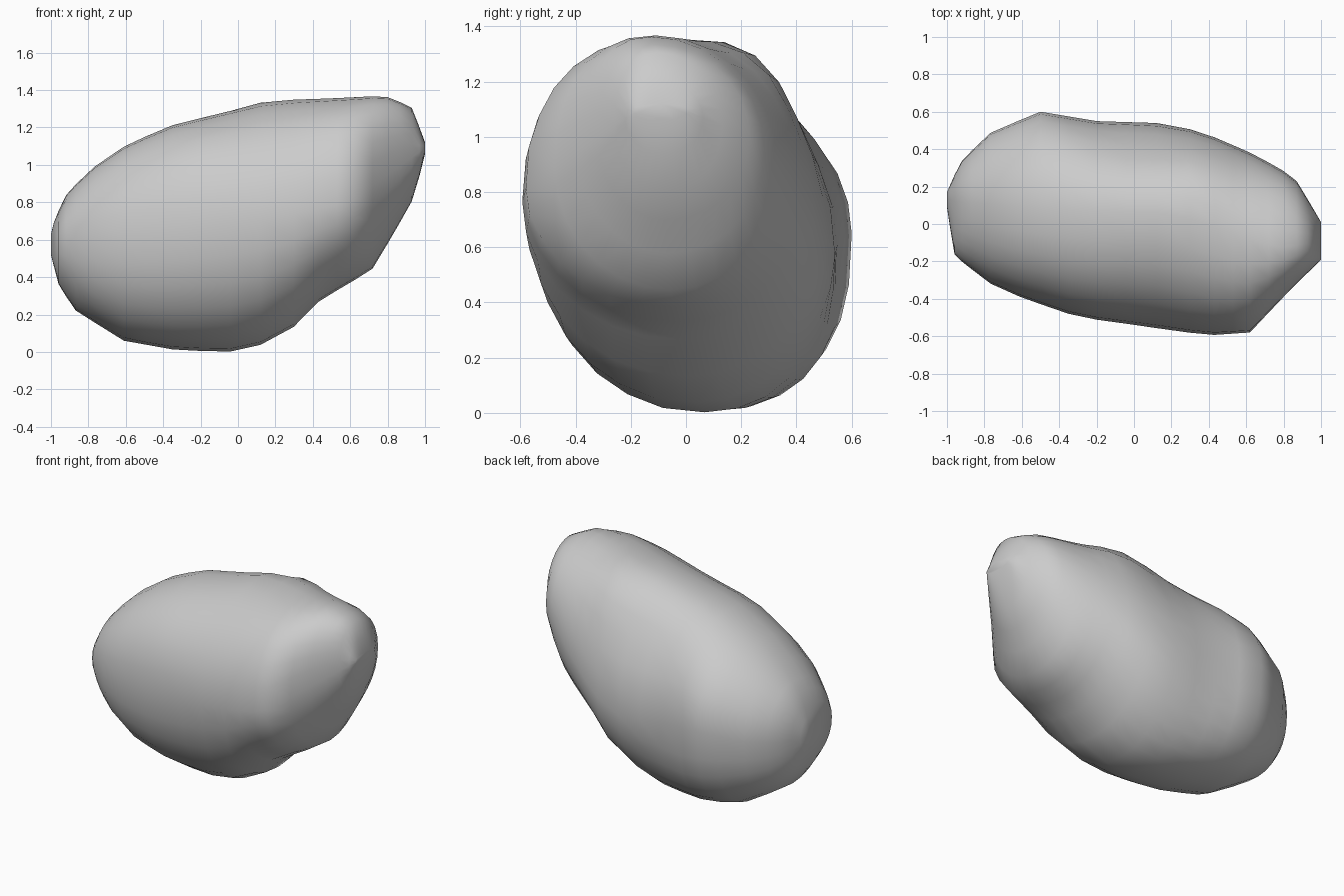
import bpy, bmesh
from math import sin, cos, tau, exp
from mathutils import Vector

if "Cube" in bpy.data.objects:
    bpy.data.objects.remove(bpy.data.objects["Cube"])

# Outline curves along x: (x, value)
TOP = [(-1, .63), (-.98, .71), (-.92, .84), (-.8, .97), (-.61, 1.1), (-.37, 1.21),
       (0, 1.3), (.1, 1.33), (.3, 1.345), (.78, 1.37), (.93, 1.31), (1, 1.12)]
BOTTOM = [(-1, .52), (-.96, .36), (-.87, .22), (-.61, .06), (-.33, .01), (-.05, 0),
          (.13, .04), (.3, .13), (.43, .27), (.72, .44), (.94, .82), (1, 1.06)]
BACK = [(-1, .17), (-.93, .33), (-.77, .49), (-.5, .6), (-.2, .55), (.12, .54),
        (.35, .5), (.65, .37), (.86, .25), (1, .01)]
FRONT = [(-1, .09), (-.96, -.17), (-.77, -.32), (-.64, -.38), (-.3, -.5), (0, -.54),
         (.4, -.595), (.62, -.58), (.8, -.39), (1, -.19)]
# Where on each section those extremes lie
TOP_Y = [(-1, .13), (-.5, .08), (.2, .06), (.78, -.13), (1, -.09)]
BOTTOM_Y = [(-1, .13), (-.05, .07), (.5, -.03), (1, -.09)]
BACK_Z = [(-1, .58), (-.5, .65), (.2, .56), (.65, .85), (1, 1.09)]
FRONT_Z = [(-1, .58), (-.5, .62), (.2, .72), (.6, .8), (1, 1.09)]
# Roundness of the section quarters (smaller is fuller)
LOW_BACK = [(-1, .85), (-.3, .77), (.1, 1.03), (1, .95)]
TOP_FRONT = [(-1, .87), (-.2, .88), (.1, .97), (.5, .87), (1, .87)]
LOW_FRONT = [(-1, .9), (.2, .92), (.5, 1), (1, 1)]
# Local sculpting: centre, radius, push along the normal
DABS = [((.35, .24, 1.25), .16, .035),      # knob on the upper back
        ((.02, .42, 1.07), .2, -.035)]      # hollow beside it


def at(curve, x):
    for (x0, v0), (x1, v1) in zip(curve, curve[1:]):
        if x <= x1:
            return v0 + (v1 - v0) * (x - x0) / (x1 - x0)
    return curve[-1][1]


def section(x, sides=28):
    """Closed rounded loop passing through the four outline extremes."""
    top, low, back, front = (at(c, x) for c in (TOP, BOTTOM, BACK, FRONT))
    ty, by, bz, fz = (at(c, x) for c in (TOP_Y, BOTTOM_Y, BACK_Z, FRONT_Z))
    points = []
    for i in range(sides):
        c, s = cos(tau * i / sides), sin(tau * i / sides)
        side_y, side_z = (back, bz) if c >= 0 else (front, fz)
        end_y, end_z = (ty, top) if s >= 0 else (by, low)
        if c >= 0:
            power = 1 if s >= 0 else at(LOW_BACK, x)
        else:
            power = at(TOP_FRONT if s >= 0 else LOW_FRONT, x)
        c, s = abs(c) ** power, abs(s) ** power
        points.append((x, end_y + (side_y - end_y) * c, side_z + (end_z - side_z) * s))
    return points


# Boulder: loft of sections along its length
stations = [-1, -.985, -.96, -.92, -.87, -.77, -.61, -.5, -.35, -.2, -.04, .12,
            .3, .43, .53, .62, .72, .8, .87, .93, .97, 1]
bm = bmesh.new()
rings = [[bm.verts.new(p) for p in section(x)] for x in stations]
for a, b in zip(rings, rings[1:]):
    for i in range(len(a)):
        j = (i + 1) % len(a)
        bm.faces.new((a[i], a[j], b[j], b[i]))
bm.faces.new(rings[0])
bm.faces.new(rings[-1])
bmesh.ops.recalc_face_normals(bm, faces=bm.faces)

# Knob and hollow
bm.normal_update()
for centre, radius, push in DABS:
    for v in bm.verts:
        d = (v.co - Vector(centre)).length / radius
        v.co += v.normal * push * exp(-d * d)

# Soften the creases between the quarter arcs
inner = [v for ring in rings[2:-2] for v in ring
         if .06 < v.co.z < 1.33 and -.55 < v.co.y < .53]
bmesh.ops.smooth_vert(bm, verts=inner, factor=.2, use_axis_x=True,
                      use_axis_y=True, use_axis_z=True)

mesh = bpy.data.meshes.new("boulder")
bm.to_mesh(mesh)
bm.free()
mesh.shade_smooth()
boulder = bpy.data.objects.new("boulder", mesh)
bpy.context.collection.objects.link(boulder)
